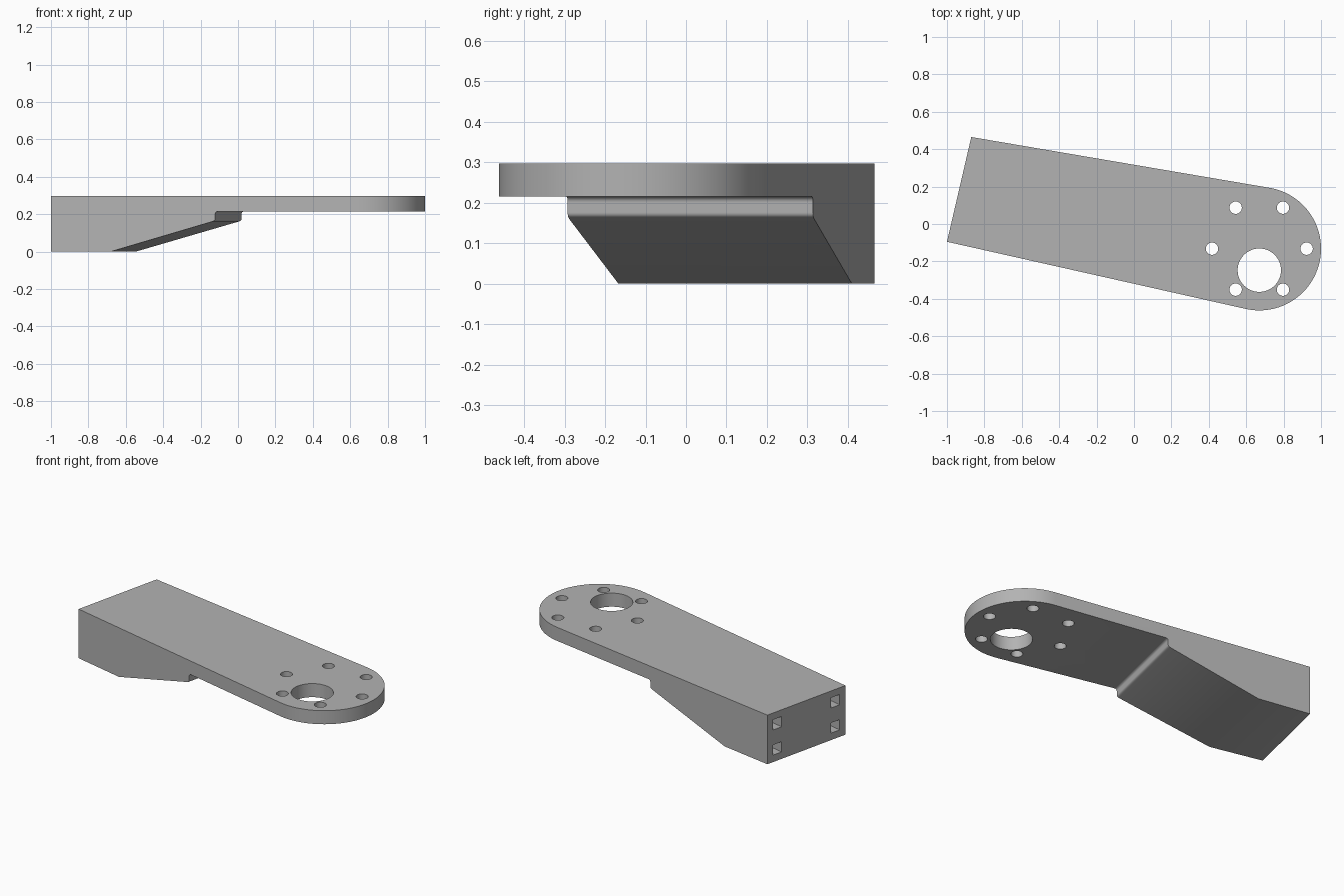
import bpy, bmesh
from math import cos, sin, acos, atan2, pi, hypot
from mathutils import Matrix, Vector

cube = bpy.data.objects.get("Cube")
if cube:
    bpy.data.objects.remove(cube, do_unlink=True)

HEIGHT = 0.297
FRONT, BACK = Vector((-1, -0.095, 0)), Vector((-0.87, 0.465, 0))  # corners of the square end
CENTRE, RADIUS = Vector((0.67, -0.132, 0)), 0.33                  # rounded end

grey = bpy.data.materials.new("grey")
grey.use_nodes = True
grey.diffuse_color = (0.45, 0.45, 0.45, 1)
grey.node_tree.nodes["Principled BSDF"].inputs["Base Color"].default_value = grey.diffuse_color


def arc(cx, cy, r, start, end, n):
    return [(cx + r * cos(start + (end - start) * i / n),
             cy + r * sin(start + (end - start) * i / n)) for i in range(n + 1)]


def prism(name, points, depth, matrix=Matrix()):
    """Extrude a flat outline along its local z axis."""
    bm = bmesh.new()
    face = bm.faces.new([bm.verts.new((x, y, 0)) for x, y in points])
    top = bmesh.ops.extrude_face_region(bm, geom=[face])["geom"]
    bmesh.ops.translate(bm, vec=(0, 0, depth),
                        verts=[v for v in top if isinstance(v, bmesh.types.BMVert)])
    bmesh.ops.recalc_face_normals(bm, faces=bm.faces)
    bm.transform(matrix)
    mesh = bpy.data.meshes.new(name)
    bm.to_mesh(mesh)
    bm.free()
    mesh.materials.append(grey)
    obj = bpy.data.objects.new(name, mesh)
    bpy.context.collection.objects.link(obj)
    return obj


def cut(target, cutter):
    mod = target.modifiers.new("cut", "BOOLEAN")
    mod.operation, mod.solver, mod.object = "DIFFERENCE", "EXACT", cutter
    bpy.context.view_layer.objects.active = target
    bpy.ops.object.modifier_apply(modifier=mod.name)
    bpy.data.objects.remove(cutter, do_unlink=True)


def tangent_angle(corner, side):
    d = corner - CENTRE
    return atan2(d.y, d.x) + side * acos(RADIUS / hypot(d.x, d.y))


# Arm: tapered plan whose sides run tangent into the round end
rim = arc(CENTRE.x, CENTRE.y, RADIUS, tangent_angle(FRONT, 1) - 2 * pi,
          tangent_angle(BACK, -1), 64)
arm = prism("mounting_arm", [FRONT.xy, *rim, BACK.xy], HEIGHT)

# Frame aligned with the square end: along the arm, up, towards the front
across = (FRONT - BACK).normalized()
along = Vector((-across.y, across.x, 0))
up = Vector((0, 0, 1))


def end_frame(origin, x, y, z):
    m = Matrix((x, y, z)).transposed().to_4x4()
    m.translation = origin
    return m


# Underside: sloping ramp, then a filleted step up to the thin plate
r, step, plate, lip = 0.014, 0.9, 0.215, 0.165
slope = lip / (step - 0.328)
under = [(0.228, -0.1 * slope), (step - r, lip - r * slope)]
under += arc(step - r, lip + r * 0.8, r, -pi / 2 + 0.28, 0, 6)
under += arc(step + r, plate - r, r, pi, pi / 2, 6)
under += [(3, plate), (3, -0.3), (0.228, -0.3)]
cut(arm, prism("underside_cutter", under, 2, end_frame(FRONT - across, along, up, across)))

# Bolt circle and the large off-centre bore
holes = [(CENTRE.x + 0.253 * cos(i * pi / 3), CENTRE.y + 0.253 * sin(i * pi / 3), 0.033)
         for i in range(6)]
holes.append((CENTRE.x, CENTRE.y - 0.115, 0.116))
for x, y, radius in holes:
    cut(arm, prism("hole_cutter", arc(x, y, radius, 0, 2 * pi, 48)[:-1], 1))

# Four square pockets in the end face
h = 0.031
square = [(-h, -h), (h, -h), (h, h), (-h, h)]
middle = (FRONT + BACK) / 2
for side in (-0.214, 0.214):
    for z in (0.073, 0.225):
        origin = middle + across * side + up * z - along * 0.1
        cut(arm, prism("pocket_cutter", square, 0.3, end_frame(origin, across, -up, along)))

bpy.ops.object.select_all(action="DESELECT")
arm.select_set(True)
bpy.context.view_layer.objects.active = arm
bpy.ops.object.shade_smooth_by_angle(angle=0.5)
